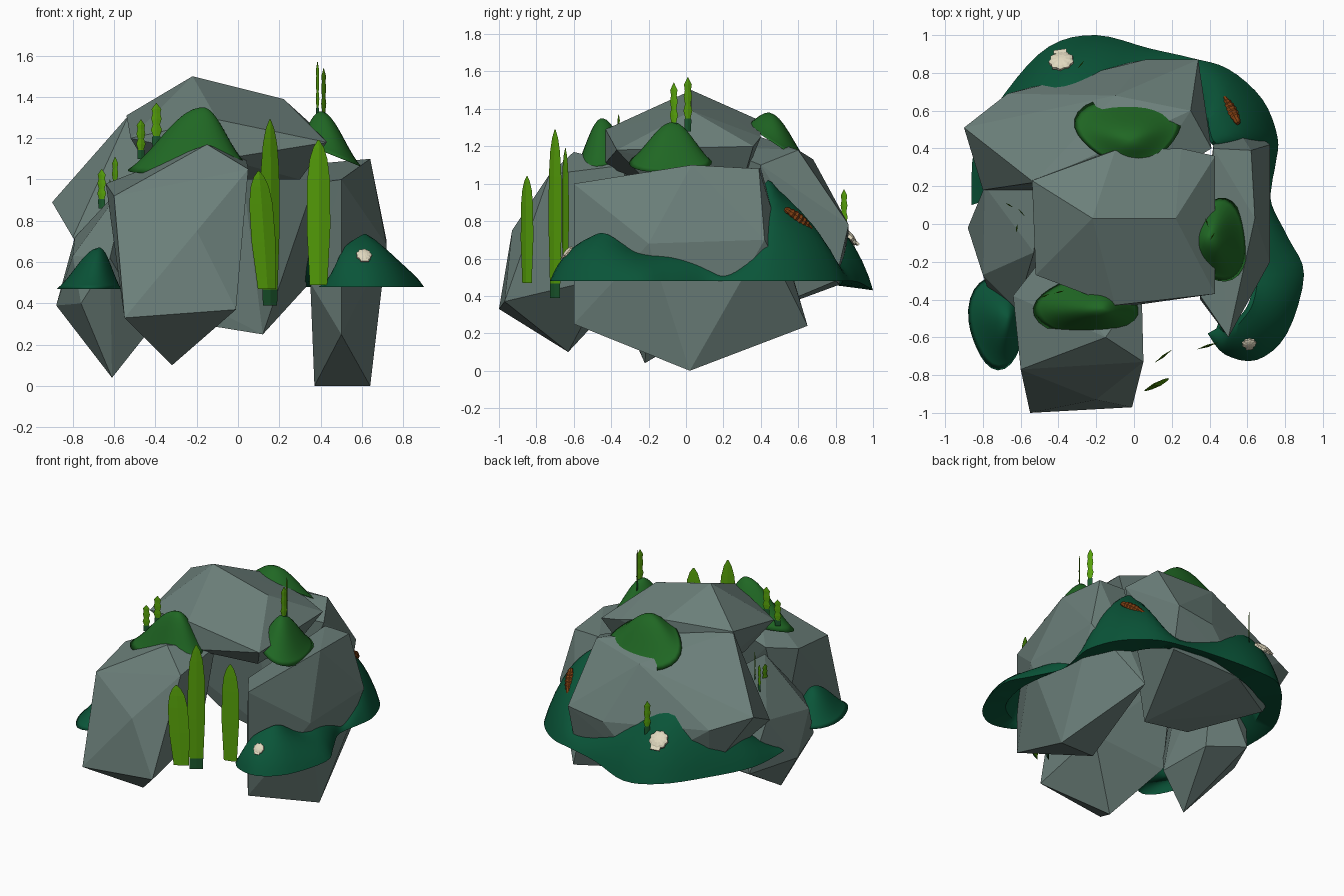
import bpy, bmesh, math
from mathutils import Vector

if "Cube" in bpy.data.objects:
    bpy.data.objects.remove(bpy.data.objects["Cube"])

def mat(name, rgb):
    m = bpy.data.materials.new(name)
    m.diffuse_color = (*rgb, 1)
    m.use_nodes = True
    m.node_tree.nodes["Principled BSDF"].inputs["Base Color"].default_value = m.diffuse_color
    return m

ROCK = mat("grey_stone", (0.148, 0.213, 0.194))
TEAL = mat("deep_moss", (0.003, 0.09, 0.04))
MOSS = mat("green_moss", (0.014, 0.135, 0.017))
LEAF = mat("bright_leaf", (0.095, 0.36, 0.003))
STEM = mat("dark_stem", (0.011, 0.10, 0.027))
SHELL = mat("cream_shell", (0.75, 0.69, 0.52))
RUST = mat("rust_brown", (0.22, 0.05, 0.006))

def finish(name, bm, mats, smooth=False):
    bmesh.ops.recalc_face_normals(bm, faces=bm.faces)
    me = bpy.data.meshes.new(name)
    bm.to_mesh(me)
    bm.free()
    for m in mats:
        me.materials.append(m)
    for p in me.polygons:
        p.use_smooth = smooth
    ob = bpy.data.objects.new(name, me)
    bpy.context.collection.objects.link(ob)
    return ob

def boulder(name, pts):
    """Faceted rock: convex hull of a few corner points."""
    bm = bmesh.new()
    for p in pts:
        bm.verts.new(p)
    bmesh.ops.convex_hull(bm, input=bm.verts)
    bmesh.ops.delete(bm, geom=[v for v in bm.verts if not v.link_faces], context='VERTS')
    finish(name, bm, [ROCK])

def loft(bm, rings):
    rows = [[bm.verts.new(p) for p in r] for r in rings]
    for a, b in zip(rows, rows[1:]):
        n = len(a)
        for i in range(n):
            bm.faces.new((a[i], a[(i + 1) % n], b[(i + 1) % n], b[i]))
    bm.faces.new(rows[0])
    bm.faces.new(rows[-1])

def mound(name, c, r, base, peak, slope, m):
    """Domed moss patch with a tilted, wavy rim and an off-centre peak."""
    rings = []
    for k in range(10):
        t = 1 - k / 9.3
        h = 0.3 * (1 + math.cos(math.pi * t)) / 1 + 0.4 * (1 - t * t)
        ring = []
        for i in range(28):
            a = 2 * math.pi * i / 28
            w = 1 + 0.06 * math.sin(3 * a + c[0] * 9)
            x = c[0] + r[0] * w * math.cos(a)
            y = c[1] + r[1] * w * math.sin(a)
            z = base + slope[0] * (x - c[0]) + slope[1] * (y - c[1])
            ring.append((peak[0] + (x - peak[0]) * t, peak[1] + (y - peak[1]) * t,
                         z + (peak[2] - z) * h))
        rings.append(ring)
    bm = bmesh.new()
    loft(bm, rings)
    finish(name, bm, [m], True)

# --- Boulders ---
boulder("front_left_boulder", [
    (-.55, -1.0, .33), (-.01, -.97, .37), (-.32, -.63, .10), (-.60, -.77, .92),
    (.05, -.73, 1.05), (-.2, -.93, .75), (-.15, -.60, 1.17), (-.64, -.38, .98),
    (.04, -.32, 1.1), (-.54, -.35, .4), (-.01, -.42, .5), (-.5, -.2, 1.02)])
boulder("right_boulder", [
    (.37, .02, 0), (.64, .02, 0), (.5, -.6, .25), (.5, -.6, 1.0), (.64, .03, 1.1),
    (.62, .39, 1.08), (.72, .42, .7), (.72, -.2, .68), (.42, .4, 1.08),
    (.35, -.38, .98), (.35, -.4, .5), (.45, .65, .24)])
boulder("left_boulder", [
    (-.61, -.22, .04), (-.88, -.02, .39), (-.79, .2, .72), (-.80, -.27, .63),
    (-.5, .22, 1.0), (-.53, -.15, 1.0), (-.62, -.45, .62), (-.76, -.38, .4),
    (-.42, -.2, .28), (-.45, .2, .3), (-.72, .3, .35)])
boulder("back_boulder", [
    (-.9, .51, .89), (-.53, .22, 1.31), (-.8, .18, .72), (-.67, .69, .8), (.06, .87, .74),
    (.34, .87, .78), (.3, .6, 1.18), (-.1, .68, 1.13), (.41, .4, 1.1), (.3, .34, 1.0),
    (.12, .25, .25), (-.25, .25, .31), (-.6, .6, .44), (-.2, .82, .46), (.33, .8, .48),
    (0, .15, 1.2)])
boulder("roof_boulder", [
    (-.22, .03, 1.5), (.22, .03, 1.39), (-.1, -.43, 1.29), (.43, -.37, 1.18),
    (.43, .36, 1.2), (-.52, -.27, 1.2), (-.54, .23, 1.31), (-.1, .39, 1.34),
    (.25, .4, 1.25), (.3, -.2, 1.0), (.05, -.2, 1.0), (-.4, -.1, 1.0), (.3, .3, 1.0),
    (-.4, .3, 1.0), (-.07, -.44, 1.1)])

# --- Moss caps ---
mound("front_moss", (-.24, -.445), (.28, .17), 1.07, (-.17, -.45, 1.35), (.08, .2), MOSS)
mound("back_moss", (-.03, .51), (.28, .18), 1.19, (-.02, .44, 1.38), (0, -.65), MOSS)
mound("right_moss", (.45, -.09), (.155, .22), 1.12, (.40, -.07, 1.33), (-.4, 0), MOSS)
mound("left_skirt_moss", (-.72, -.51), (.155, .25), .47, (-.67, -.5, .67), (0, 0), TEAL)

# --- Moss skirt round the right and back: outer edge point, then upper edge point ---
stations = [
    (.39, -.58, .48, .46, -.54, .50), (.48, -.69, .48, .50, -.58, .65),
    (.65, -.72, .48, .58, -.50, .72), (.81, -.58, .48, .63, -.42, .73),
    (.90, -.27, .48, .66, -.27, .64), (.82, -.08, .48, .68, -.08, .62),
    (.73, .10, .48, .68, .10, .57), (.73, .21, .48, .66, .21, .52),
    (.75, .32, .48, .60, .34, .66), (.76, .46, .48, .44, .42, 1.0),
    (.68, .66, .48, .40, .50, .96), (.50, .82, .48, .38, .60, .85),
    (.30, .88, .48, .30, .70, .62), (.08, .93, .47, .05, .78, .66),
    (-.20, 1.0, .43, -.20, .72, .84), (-.45, .94, .45, -.40, .60, .95),
    (-.67, .71, .47, -.58, .50, .84), (-.84, .42, .48, -.66, .35, .70),
    (-.86, .10, .48, -.74, .14, .52)]

def spline(pts, n):
    """Catmull-Rom through the stations."""
    out = []
    for i in range(len(pts) - 1):
        a, b, c, d = (pts[min(max(i + k, 0), len(pts) - 1)] for k in (-1, 0, 1, 2))
        for j in range(n):
            t = j / n
            out.append([.5 * (2 * q + (r - p) * t + (2 * p - 5 * q + 4 * r - s) * t * t
                              + (3 * q - p - 3 * r + s) * t ** 3) for p, q, r, s in zip(a, b, c, d)])
    return out + [list(pts[-1])]

rings = []
for s in spline(stations, 4):
    o, t = Vector(s[:3]), Vector(s[3:])
    ring = []
    for k in range(8):
        a = k / 7
        h = 0.5 * (1 - a) + 0.5 * math.cos(a * math.pi / 2)
        v = 0.5 * a + 0.5 * math.sin(a * math.pi / 2)
        ring.append((t.x + (o.x - t.x) * h, t.y + (o.y - t.y) * h, o.z + (t.z - o.z) * v))
    # underside tucks up into the rock
    ring.append((t.x * .97, t.y * .97, t.z - .02))
    ring.append(tuple(o * .35 + Vector((t.x, t.y, o.z + .04)) * .65))
    rings.append(ring)
bm = bmesh.new()
loft(bm, rings)
skirt = finish("moss_skirt", bm, [TEAL])
bpy.context.view_layer.objects.active = skirt
skirt.select_set(True)
bpy.ops.object.shade_smooth_by_angle(angle=math.radians(50))

# --- Leaf blades: thin upright plates, dark at the foot where given ---
BROAD = [(0, .75), (.085, .8), (.4, 1), (.72, .97), (.87, .75), (.95, .45), (1, .08)]
WAVY = [(0, .75), (.22, .78), (.24, .6), (.38, 1), (.5, .65), (.64, .95), (.76, .7), (.86, .9), (1, .05)]

def blade(name, x, y, z0, z1, width, ang, prof, foot=0.0, lean=0.0):
    c, s = math.cos(math.radians(ang)), math.sin(math.radians(ang))
    th = width * .05
    rings = []
    for t, w in prof:
        hw = width * w / 2
        mx, z = x + lean * (t - .5), z0 + (z1 - z0) * t
        rings.append([(mx + u * c - v * s, y + u * s + v * c, z)
                      for u, v in ((-hw, 0), (0, -th * w - .001), (hw, 0), (0, th * w + .001))])
    bm = bmesh.new()
    loft(bm, rings)
    for f in bm.faces:
        f.material_index = int(f.calc_center_median().z < z0 + foot * (z1 - z0))
    finish(name, bm, [LEAF, STEM])

blade("tall_leaf_1", .12, -.85, .47, 1.04, .135, 30, BROAD, lean=-.04)
blade("tall_leaf_2", .155, -.70, .39, 1.29, .115, 37, BROAD, foot=.08)
blade("tall_leaf_3", .39, -.645, .49, 1.19, .12, 18, BROAD)
sprouts = [(-.47, -.38, 1.10, 1.29, .05, 25), (-.395, -.36, 1.16, 1.37, .055, 15),
           (.385, .01, 1.28, 1.57, .05, 110), (.415, -.065, 1.26, 1.54, .05, 60),
           (-.66, .10, .86, 1.05, .05, -30), (-.595, .06, .88, 1.11, .05, -50),
           (-.62, -.02, .85, 1.0, .05, 80), (-.28, .845, .73, .97, .05, 50)]
for i, (x, y, a, b, w, g) in enumerate(sprouts):
    blade(f"sprout_{i + 1}", x, y, a, b, w, g, WAVY, foot=.23)

# --- Fan shells resting on the moss ---
def fan_shell(name, pos, r, normal):
    q = Vector(normal).to_track_quat('Z', 'Y')
    put = lambda x, y, z: Vector(pos) + q @ Vector((x * r, y * r, z * r))
    rings = []
    for t, h in ((1, -.2), (1, .06), (.75, .2), (.4, .3), (.1, .33)):
        ring = []
        for i in range(36):
            a = 2 * math.pi * i / 36
            w = t * (1 + .07 * math.cos(9 * a))
            ring.append(put(w * math.cos(a), w * math.sin(a), h))
        rings.append(ring)
    bm = bmesh.new()
    loft(bm, rings)
    # hinge wings below the fan
    hv = [bm.verts.new(put(sx, sy, sz)) for sx in (-.55, .55) for sy in (-1.2, -.8) for sz in (-.05, .14)]
    bmesh.ops.convex_hull(bm, input=hv)
    finish(name, bm, [SHELL])

fan_shell("back_shell", (-.385, .865, .725), .063, (-.1, .7, .7))
fan_shell("front_shell", (.61, -.635, .635), .036, (.1, -.75, .65))

# --- Ridged brown cone on the back right moss ---
p0, p1 = Vector((.54, .525, .865)), Vector((.46, .66, .735))
p0 += Vector((.012, .008, .0))
p1 += Vector((.015, .012, .02))
q = (p1 - p0).to_track_quat('Z', 'Y')
rings = []
for k in range(15):
    t = k / 14
    r = .004 + .03 * math.sin(math.pi * (.12 + .8 * t)) * (1 if k % 2 else .78)
    rings.append([p0.lerp(p1, t) + q @ Vector((r * math.cos(a * math.pi / 4), r * math.sin(a * math.pi / 4), 0))
                  for a in range(8)])
bm = bmesh.new()
loft(bm, rings)
finish("ridged_cone", bm, [RUST])
